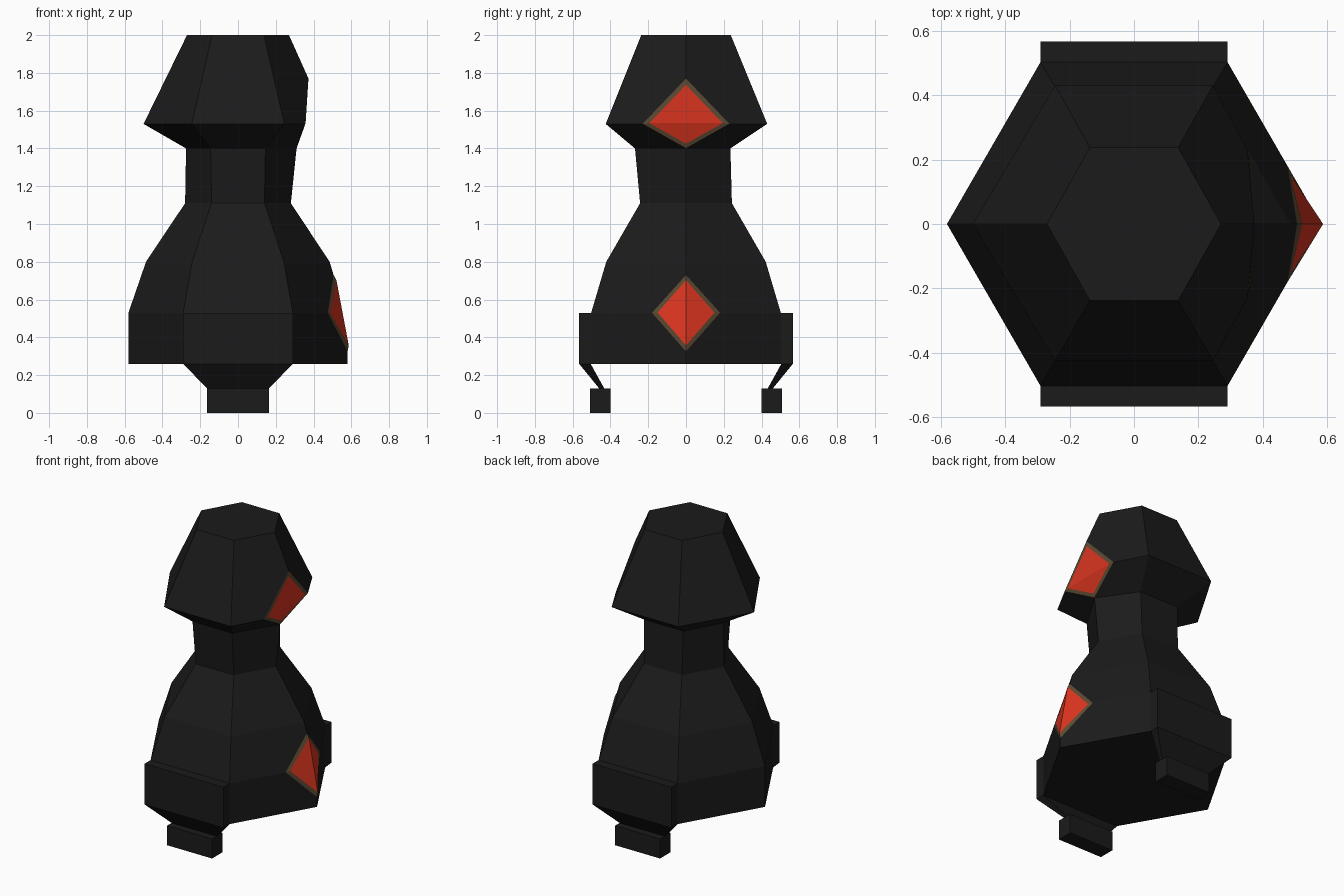
import bpy, bmesh

if "Cube" in bpy.data.objects:
    bpy.data.objects.remove(bpy.data.objects["Cube"])


def material(name, rgb):
    m = bpy.data.materials.new(name)
    m.diffuse_color = (*rgb, 1)
    m.use_nodes = True
    m.node_tree.nodes["Principled BSDF"].inputs["Base Color"].default_value = m.diffuse_color
    return m


BLACK = material("black", (0.011, 0.011, 0.011))
RED = material("red", (0.72, 0.036, 0.014))
BROWN = material("brown", (0.107, 0.07, 0.034))


def finish(name, bm, mats, recalc=True):
    if recalc:
        bmesh.ops.recalc_face_normals(bm, faces=bm.faces[:])
    me = bpy.data.meshes.new(name)
    bm.to_mesh(me)
    bm.free()
    for m in mats:
        me.materials.append(m)
    ob = bpy.data.objects.new(name, me)
    bpy.context.collection.objects.link(ob)


def hex_ring(z, right, left, front, back, h):
    return [(right, 0, z), (h, back, z), (-h, back, z),
            (-left, 0, z), (-h, -front, z), (h, -front, z)]


def hex_loft(name, rings, cut=None, cap=None, k=1):
    """Loft hexagons; cut = (top, side, bottom) opening at the +x corner of ring k."""
    bm = bmesh.new()
    verts = [[bm.verts.new(p) for p in hex_ring(*r)] for r in rings]
    if cut:
        top, side, bottom = cut
        t = bm.verts.new(top)
        below = verts[k - 1][0]
        b = below if bottom[2] - below.co.z < 0.01 else bm.verts.new(bottom)
        for i, sign in ((1, 1), (5, -1)):
            s = bm.verts.new((side[0], sign * side[1], side[2]))
            up, mid, low = verts[k + 1], verts[k], verts[k - 1]
            bm.faces.new([up[0], t, s, mid[i], up[i]])
            bm.faces.new(([low[0]] if b is below else [low[0], b]) + [s, mid[i], low[i]])
        bm.verts.remove(verts[k][0])
    for j in range(len(rings) - 1):
        for i in range(6):
            if cut and j in (k - 1, k) and i in (0, 5):
                continue
            n = (i + 1) % 6
            bm.faces.new([verts[j][i], verts[j][n], verts[j + 1][n], verts[j + 1][i]])
    if cap is not None:
        bm.faces.new(verts[cap])
    finish(name, bm, [BLACK])


def folded_panel(name, cut, fold_vertical):
    """Red diamond with a brown border, folded along one diagonal."""
    (top, side, bottom) = cut
    bm = bmesh.new()
    t, l, b, r = [bm.verts.new(p) for p in
                  (top, (side[0], -side[1], side[2]), bottom, side)]
    tris = [(t, l, b), (t, b, r)] if fold_vertical else [(t, l, r), (l, b, r)]
    faces = [bm.faces.new(f) for f in tris]
    bm.normal_update()
    if sum(f.normal.x for f in faces) < 0:
        bmesh.ops.reverse_faces(bm, faces=faces)
        bm.normal_update()
    rim = bmesh.ops.inset_region(bm, faces=faces, thickness=0.023,
                                 use_boundary=True, use_even_offset=True)
    for f in rim["faces"]:
        f.material_index = 1
    finish(name, bm, [RED, BROWN], recalc=False)


# hexagonal body, neck and head
waist = (1.11, 0.28, 0.28, 0.243, 0.243, 0.14)
collar = (1.40, 0.31, 0.275, 0.27, 0.235, 0.145)
body_cut = ((0.506, 0, 0.73), (0.476, 0.18, 0.53), (0.58, 0, 0.325))
head_cut = ((0.373, 0, 1.77), (0.352, 0.23, 1.53), (0.31, 0, 1.40))
hex_loft("body", [(0.26, 0.58, 0.58, 0.502, 0.502, 0.29),
                  (0.53, 0.58, 0.58, 0.502, 0.502, 0.29),
                  (0.80, 0.485, 0.487, 0.422, 0.422, 0.243), waist], body_cut, cap=0)
hex_loft("neck", [waist, collar])
hex_loft("head", [collar, (1.53, 0.49, 0.50, 0.425, 0.43, 0.245),
                  (2.00, 0.27, 0.27, 0.237, 0.237, 0.137)], head_cut, cap=2)

# red diamond panels
folded_panel("body_light", body_cut, True)
folded_panel("head_eye", head_cut, False)


def block(name, levels):
    """Four-sided block lofted between levels (z, half_width, y0, y1)."""
    bm = bmesh.new()
    rows = [[bm.verts.new(p) for p in ((-w, y0, z), (w, y0, z), (w, y1, z), (-w, y1, z))]
            for z, w, y0, y1 in levels]
    for a, b in zip(rows, rows[1:]):
        for i in range(4):
            n = (i + 1) % 4
            bm.faces.new([a[i], a[n], b[n], b[i]])
    bm.faces.new(rows[0])
    bm.faces.new(rows[-1])
    finish(name, bm, [BLACK])


# legs at front and back: hip plate, tapered strut and foot
for label, s in (("front", -1), ("back", 1)):
    block(label + "_hip", [(0.26, 0.29, s * 0.50, s * 0.566), (0.53, 0.29, s * 0.50, s * 0.566)])
    block(label + "_strut", [(0.13, 0.165, s * 0.433, s * 0.46), (0.26, 0.29, s * 0.505, s * 0.566)])
    block(label + "_foot", [(0, 0.165, s * 0.40, s * 0.507), (0.13, 0.165, s * 0.40, s * 0.507)])
